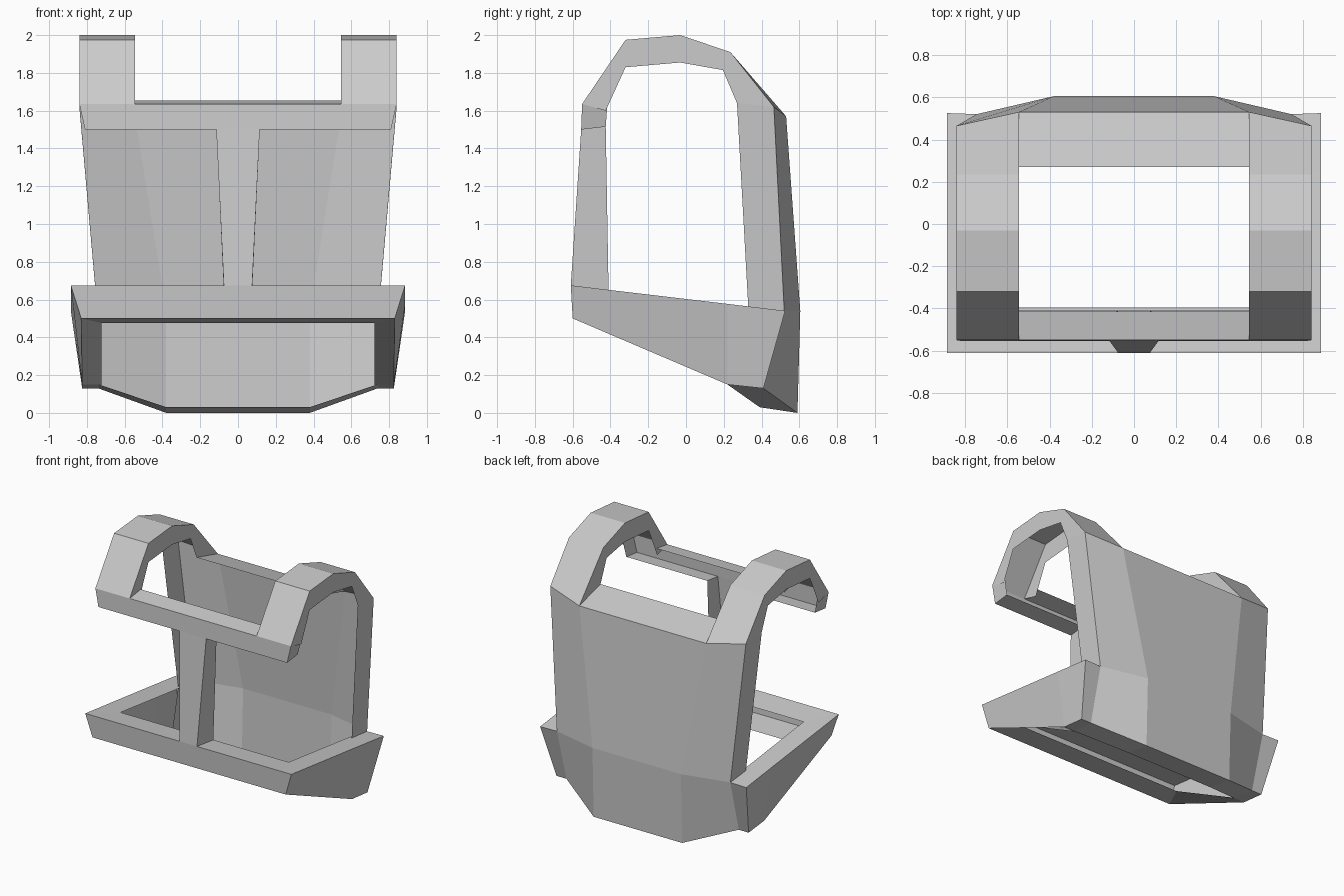
import bpy, bmesh

if "Cube" in bpy.data.objects:
    bpy.data.objects.remove(bpy.data.objects["Cube"])


def loft(name, sections, skip=(), caps=True):
    """Skin equal-length point loops in order.
    skip holds the loop edges left open: an edge index (all spans) or (span, edge)."""
    bm = bmesh.new()
    rings = [[bm.verts.new(p) for p in s] for s in sections]
    n = len(rings[0])
    for k, (a, b) in enumerate(zip(rings, rings[1:])):
        for i in range(n):
            if i in skip or (k, i) in skip:
                continue
            j = (i + 1) % n
            bm.faces.new((a[i], a[j], b[j], b[i]))
    if caps:
        bm.faces.new(rings[0])
        bm.faces.new(rings[-1])
    bmesh.ops.recalc_face_normals(bm, faces=bm.faces)
    mesh = bpy.data.meshes.new(name)
    bm.to_mesh(mesh)
    bm.free()
    obj = bpy.data.objects.new(name, mesh)
    bpy.context.collection.objects.link(obj)
    return obj


def flip(section):
    return [(-x, y, z) for x, y, z in section]


def symmetric(half):
    """Continue right-hand sections across to the left side."""
    return half + [flip(s) for s in reversed(half)]


# Curved back shell, open on the inside: vertical slices from side edge to fold,
# each outer bottom, middle, top then inner top, middle, bottom
loft("back_shell", symmetric([
    [(.74, .41, .13), (.745, .52, .54), (.84, .465, 1.62),
     (.84, .27, 1.64), (.745, .33, .555), (.735, .22, .15)],
    [(.38, .59, 0), (.38, .605, .54), (.545, .53, 1.57),
     (.545, .27, 1.64), (.38, .42, .54), (.38, .39, .03)],
]), skip={3, 4, (0, 2), (2, 2)})

# U-shaped waist rim, open on the inside: back end, underside kink, front corner
loft("waist_rim", symmetric([
    [(.885, .525, .54), (.825, .41, .13), (.74, .41, .13), (.74, .52, .54)],
    [(.885, .22, .577), (.825, .22, .15), (.722, .22, .15), (.722, .33, .56)],
    [(.885, -.61, .675), (.83, -.60, .50), (.722, -.395, .475), (.722, -.41, .65)],
]), skip={2})

# Chest bar, open at the back, under the arches and above the post
loft("chest_bar", symmetric([
    [(.84, -.55, 1.635), (.81, -.555, 1.50), (.81, -.425, 1.515), (.84, -.415, 1.655)],
    [(.545, -.55, 1.635), (.545, -.555, 1.50), (.545, -.425, 1.515), (.545, -.415, 1.655)],
    [(.115, -.55, 1.635), (.115, -.555, 1.50), (.115, -.425, 1.515), (.115, -.415, 1.655)],
]), skip={2, (0, 3), (4, 3), (2, 1)})

# Tapered centre post, open at the back
loft("centre_post", [
    [(-.115, -.555, 1.50), (.115, -.555, 1.50), (.115, -.425, 1.515), (-.115, -.425, 1.515)],
    [(-.075, -.61, .675), (.075, -.61, .675), (.075, -.41, .65), (-.075, -.41, .65)],
], skip={2}, caps=False)

# Shoulder arches, open underneath: (outer y, z), (inner y, z) from front to back
arch = [((-.55, 1.635), (-.425, 1.60)), ((-.32, 1.975), (-.32, 1.83)),
        ((-.03, 2.0), (-.03, 1.855)), ((.235, 1.91), (.195, 1.815))]
strap = [[(.84, *o), (.545, *o), (.545, *i), (.84, *i)] for o, i in arch]
strap.append([(.84, .465, 1.62), (.545, .53, 1.57), (.545, .27, 1.64), (.84, .27, 1.64)])
loft("right_shoulder_arch", strap, skip={2}, caps=False)
loft("left_shoulder_arch", [flip(s) for s in strap], skip={2}, caps=False)
